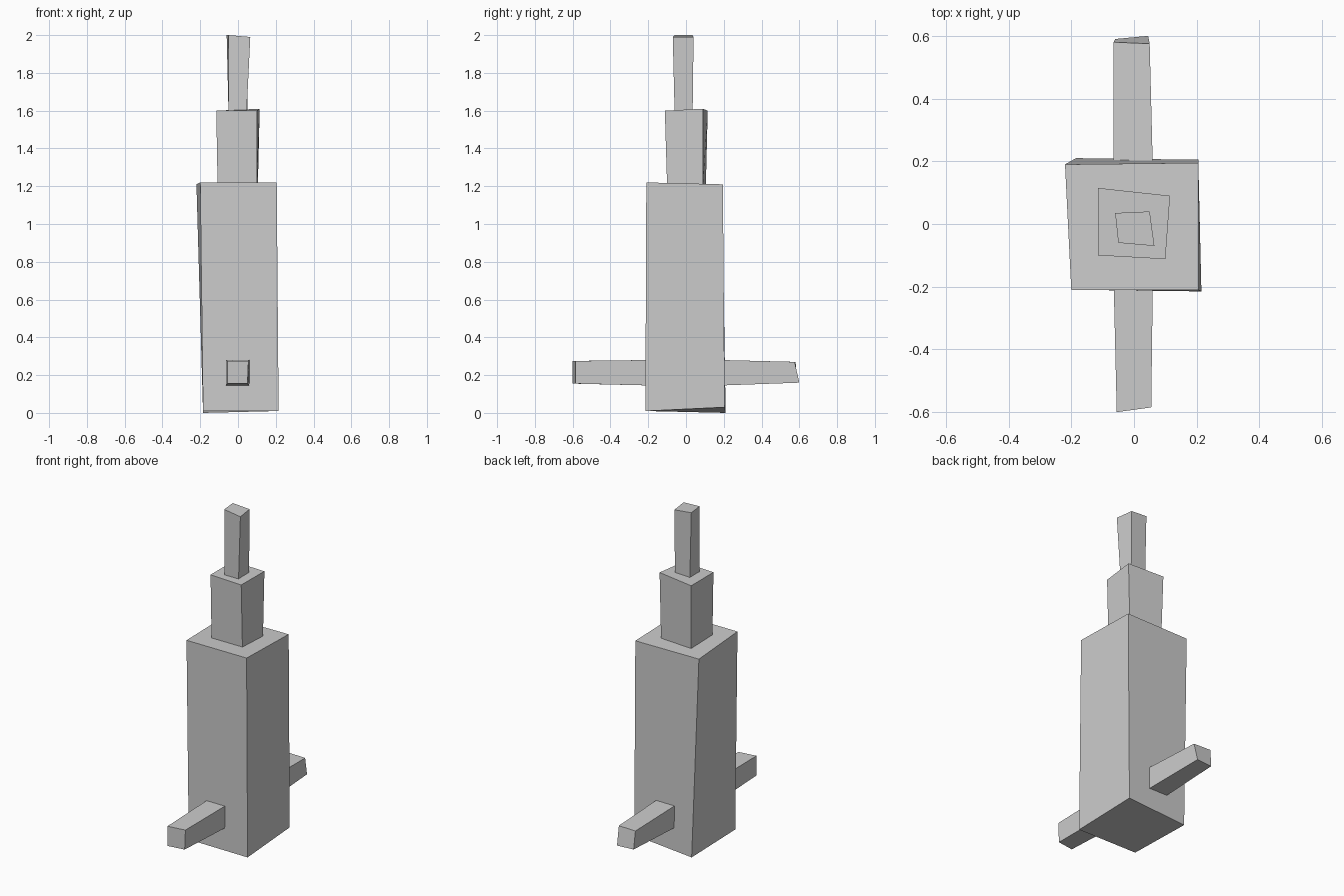
import bpy
import bmesh

cube = bpy.data.objects.get("Cube")
if cube:
    bpy.data.objects.remove(cube, do_unlink=True)

grey = bpy.data.materials.new("light_grey")
grey.use_nodes = True
grey.diffuse_color = (0.6, 0.6, 0.6, 1)
grey.node_tree.nodes["Principled BSDF"].inputs["Base Color"].default_value = (0.6, 0.6, 0.6, 1)


def rough_block(name, start, end):
    """Flat-faced block lofted between two four-cornered rings."""
    bm = bmesh.new()
    a = [bm.verts.new(p) for p in start]
    b = [bm.verts.new(p) for p in end]
    bm.faces.new(a[::-1])
    bm.faces.new(b)
    for i in range(4):
        j = (i + 1) % 4
        bm.faces.new((a[i], a[j], b[j], b[i]))
    bmesh.ops.recalc_face_normals(bm, faces=bm.faces)
    mesh = bpy.data.meshes.new(name)
    bm.to_mesh(mesh)
    bm.free()
    mesh.materials.append(grey)
    obj = bpy.data.objects.new(name, mesh)
    bpy.context.collection.objects.link(obj)
    return obj


# Tall main tower, slightly crooked
rough_block("tower_body",
            [(-.185, -.21, .01), (.215, -.215, .01), (.205, .205, .03), (-.185, .21, 0)],
            [(-.2, -.21, 1.22), (.205, -.21, 1.22), (.205, .195, 1.21), (-.22, .19, 1.21)])

# Middle tier, widening a little upwards
rough_block("middle_tier",
            [(-.108, -.1, 1.2), (.1, -.1, 1.2), (.105, .09, 1.2), (-.108, .105, 1.2)],
            [(-.115, -.1, 1.6), (.1, -.112, 1.6), (.115, .09, 1.61), (-.115, .115, 1.6)])

# Narrow spire
rough_block("spire",
            [(-.05, -.06, 1.58), (.045, -.06, 1.58), (.05, .035, 1.58), (-.05, .035, 1.58)],
            [(-.05, -.06, 2), (.065, -.07, 1.99), (.05, .04, 1.99), (-.06, .035, 2)])

# Beams projecting from the lower front and back
rough_block("front_beam",
            [(-.065, -.18, .145), (.06, -.18, .145), (.06, -.18, .28), (-.065, -.18, .28)],
            [(-.055, -.6, .155), (.05, -.585, .155), (.055, -.585, .275), (-.055, -.6, .275)])
rough_block("back_beam",
            [(-.065, .18, .145), (.06, .18, .145), (.06, .18, .28), (-.065, .18, .28)],
            [(-.06, .59, .16), (.045, .6, .16), (.05, .575, .27), (-.065, .58, .27)])
